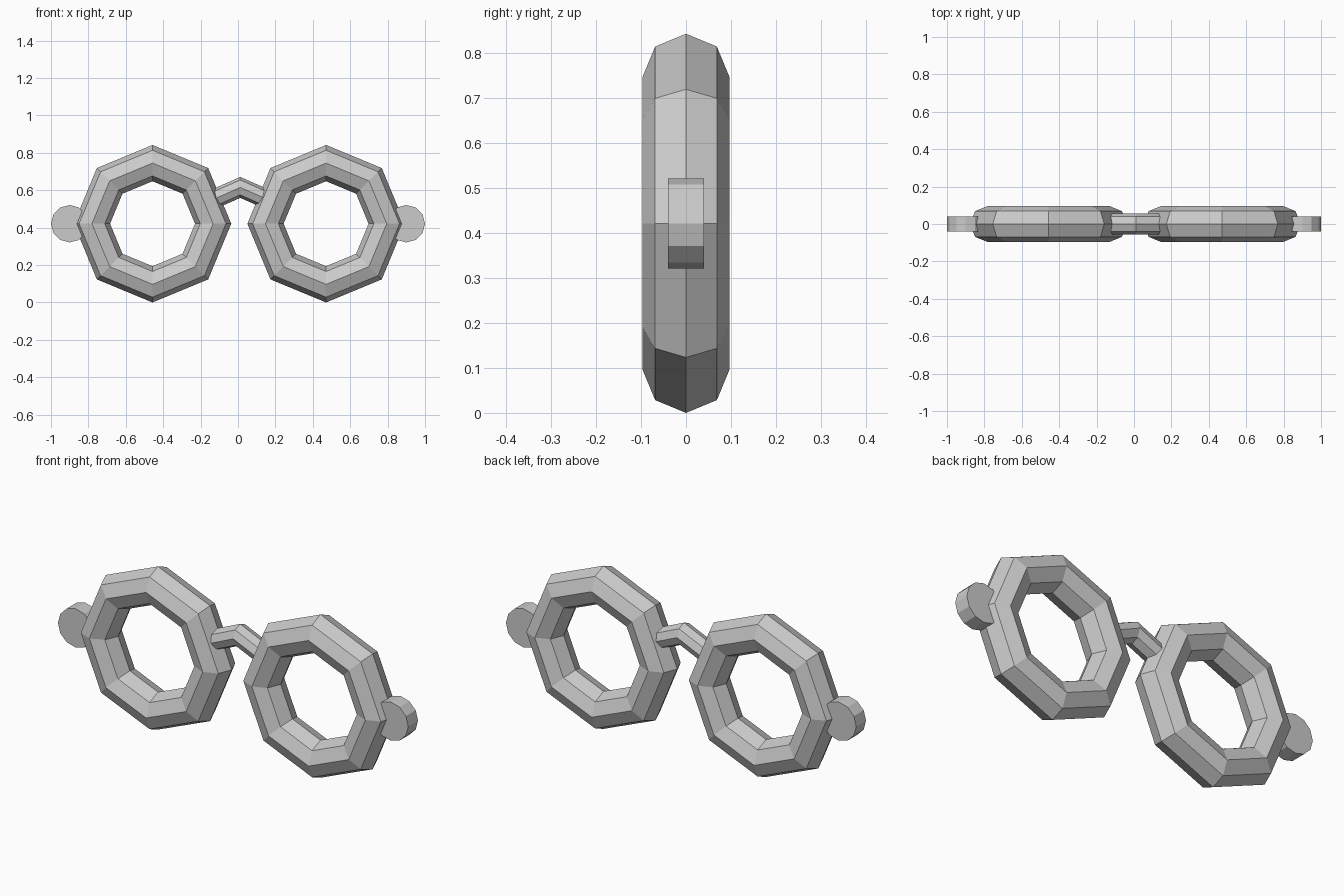
import bpy, bmesh
from math import pi, cos, sin

if "Cube" in bpy.data.objects:
    bpy.data.objects.remove(bpy.data.objects["Cube"])

CZ = 0.421  # height of ring centres


def ring(name, x):
    bpy.ops.mesh.primitive_torus_add(
        major_segments=8, minor_segments=8, major_radius=0.324, minor_radius=0.097,
        location=(x, 0, CZ), rotation=(pi / 2, 0, 0))
    bpy.context.object.name = name


def end_tab(name, x):
    bpy.ops.mesh.primitive_cylinder_add(
        vertices=12, radius=0.1, depth=0.08,
        location=(x, 0, CZ), rotation=(pi / 2, 0, 0))
    bpy.context.object.name = name


def rod(name, path, radius, sides=8):
    bm = bmesh.new()
    loops = []
    for x, z in path:
        loops.append([bm.verts.new((x, radius * cos(2 * pi * i / sides),
                                    z + radius * sin(2 * pi * i / sides)))
                      for i in range(sides)])
    for a, b in zip(loops, loops[1:]):
        for i in range(sides):
            j = (i + 1) % sides
            bm.faces.new((a[i], a[j], b[j], b[i]))
    bm.faces.new(loops[0])
    bm.faces.new(loops[-1])
    bmesh.ops.recalc_face_normals(bm, faces=bm.faces)
    mesh = bpy.data.meshes.new(name)
    bm.to_mesh(mesh)
    bm.free()
    bpy.context.collection.objects.link(bpy.data.objects.new(name, mesh))


# Octagonal lens rims
ring("left_rim", -0.457)
ring("right_rim", 0.471)

# Round hinge tabs at the outer sides
end_tab("left_hinge_tab", -0.9)
end_tab("right_hinge_tab", 0.9)

# Arched nose bridge, ends buried in the rims
rod("nose_bridge", [(-0.14, 0.548), (0.012, 0.615), (0.16, 0.55)], 0.056)
